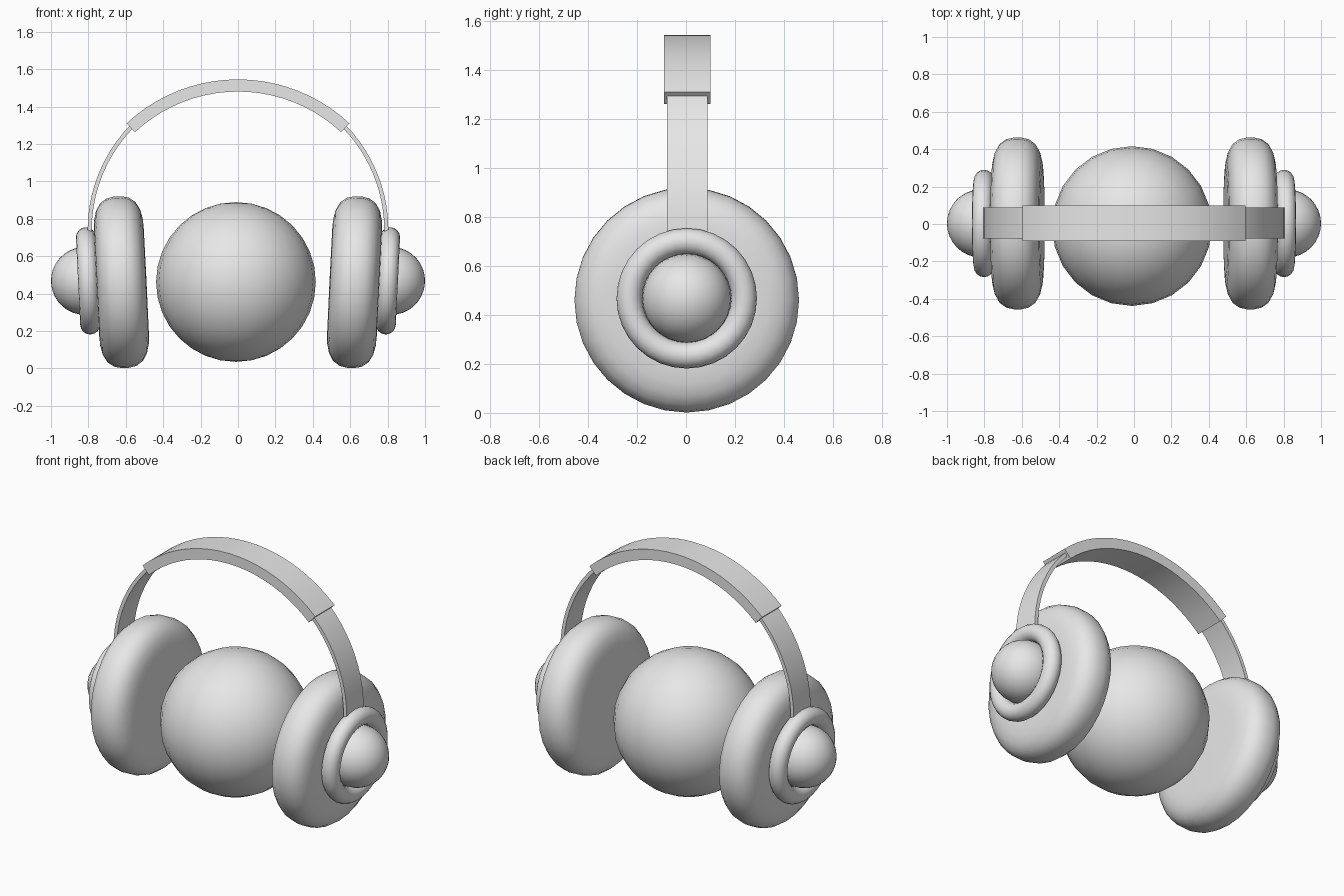
import bpy, bmesh, math
from mathutils import Matrix, Vector

if "Cube" in bpy.data.objects:
    bpy.data.objects.remove(bpy.data.objects["Cube"])

mat = bpy.data.materials.new("light_grey")
mat.diffuse_color = (0.8, 0.8, 0.8, 1)
mat.use_nodes = True
mat.node_tree.nodes["Principled BSDF"].inputs["Base Color"].default_value = mat.diffuse_color
TILT = Matrix.Rotation(math.radians(2.8), 4, 'Y')


def finish(bm, name, angle):
    bmesh.ops.recalc_face_normals(bm, faces=bm.faces)
    me = bpy.data.meshes.new(name)
    bm.to_mesh(me)
    bm.free()
    me.materials.append(mat)
    ob = bpy.data.objects.new(name, me)
    bpy.context.collection.objects.link(ob)
    bpy.ops.object.select_all(action='DESELECT')
    ob.select_set(True)
    bpy.context.view_layer.objects.active = ob
    bpy.ops.object.shade_smooth_by_angle(angle=math.radians(angle))
    return ob


def lathe(name, profile, centre, side, closed=False, n=32):
    """Spin (axial, radius) points round the x axis, tilt, then mirror by side."""
    bm = bmesh.new()
    rings = []
    for k in range(n):
        a = 2 * math.pi * k / n
        rings.append([bm.verts.new((x, r * math.sin(a), r * math.cos(a))) for x, r in profile])
    m = len(profile)
    for k in range(n):
        p, q = rings[k], rings[(k + 1) % n]
        for i in range(m if closed else m - 1):
            j = (i + 1) % m
            bm.faces.new((p[i], p[j], q[j], q[i]))
    bmesh.ops.remove_doubles(bm, verts=bm.verts, dist=1e-5)
    place = Matrix.Diagonal((side, 1, 1, 1)) @ Matrix.Translation(centre) @ TILT
    bmesh.ops.transform(bm, matrix=place, verts=bm.verts)
    return finish(bm, name, 60)


def arc_strip(name, r0, r1, cz, half_y, a0, a1, n, tail=0.0):
    """Curved flat band in the xz plane; angles measured from straight up."""
    frames = []
    for k in range(n + 1):
        a = math.radians(a0 + (a1 - a0) * k / n)
        frames.append([(r * math.sin(a), cz + r * math.cos(a)) for r in (r0, r1)])
    if tail:
        frames.insert(0, [(x, z - tail) for x, z in frames[0]])
        frames.append([(x, z - tail) for x, z in frames[-1]])
    bm = bmesh.new()
    rows = []
    for (xi, zi), (xo, zo) in frames:
        rows.append([bm.verts.new(c) for c in (
            (xi, 0.005 - half_y, zi), (xo, 0.005 - half_y, zo),
            (xo, 0.005 + half_y, zo), (xi, 0.005 + half_y, zi))])
    for p, q in zip(rows, rows[1:]):
        for i in range(4):
            j = (i + 1) % 4
            bm.faces.new((p[i], p[j], q[j], q[i]))
    bm.faces.new(rows[0])
    bm.faces.new(rows[-1])
    return finish(bm, name, 35)


# Central ball
bm = bmesh.new()
bmesh.ops.create_uvsphere(bm, u_segments=24, v_segments=16, radius=0.427,
                          matrix=Matrix.Translation((-0.011, -0.011, 0.462)))
finish(bm, "centre_ball", 60)

# Cushion half profile, mirrored to the outer face
half = [(-0.134, 0), (-0.133, 0.28), (-0.130, 0.335), (-0.118, 0.385),
        (-0.095, 0.425), (-0.06, 0.45), (-0.02, 0.459)]
cushion = half + [(-x, r) for x, r in reversed(half)]
ring = [(0.053 * math.cos(t * math.pi / 8), 0.234 + 0.053 * math.sin(t * math.pi / 8))
        for t in range(16)]
dome = [(0.182 * math.cos(t * math.pi / 16), 0.182 * math.sin(t * math.pi / 16))
        for t in range(17)]

for side, tag in ((1, "right"), (-1, "left")):
    lathe(tag + "_ear_cushion", cushion, Vector((0.623, 0.003, 0.461)), side)
    lathe(tag + "_outer_ring", ring, Vector((0.802, 0.003, 0.468)), side, closed=True)
    lathe(tag + "_dome_cap", dome, Vector((0.818, 0.003, 0.468)), side)

# Headband: thin strip with a thicker pad over the top
arc_strip("headband_strip", 0.782, 0.804, 0.74, 0.083, -90, 90, 40, tail=0.05)
arc_strip("headband_pad", 0.808, 0.873, 0.672, 0.095, -43, 43, 20)
